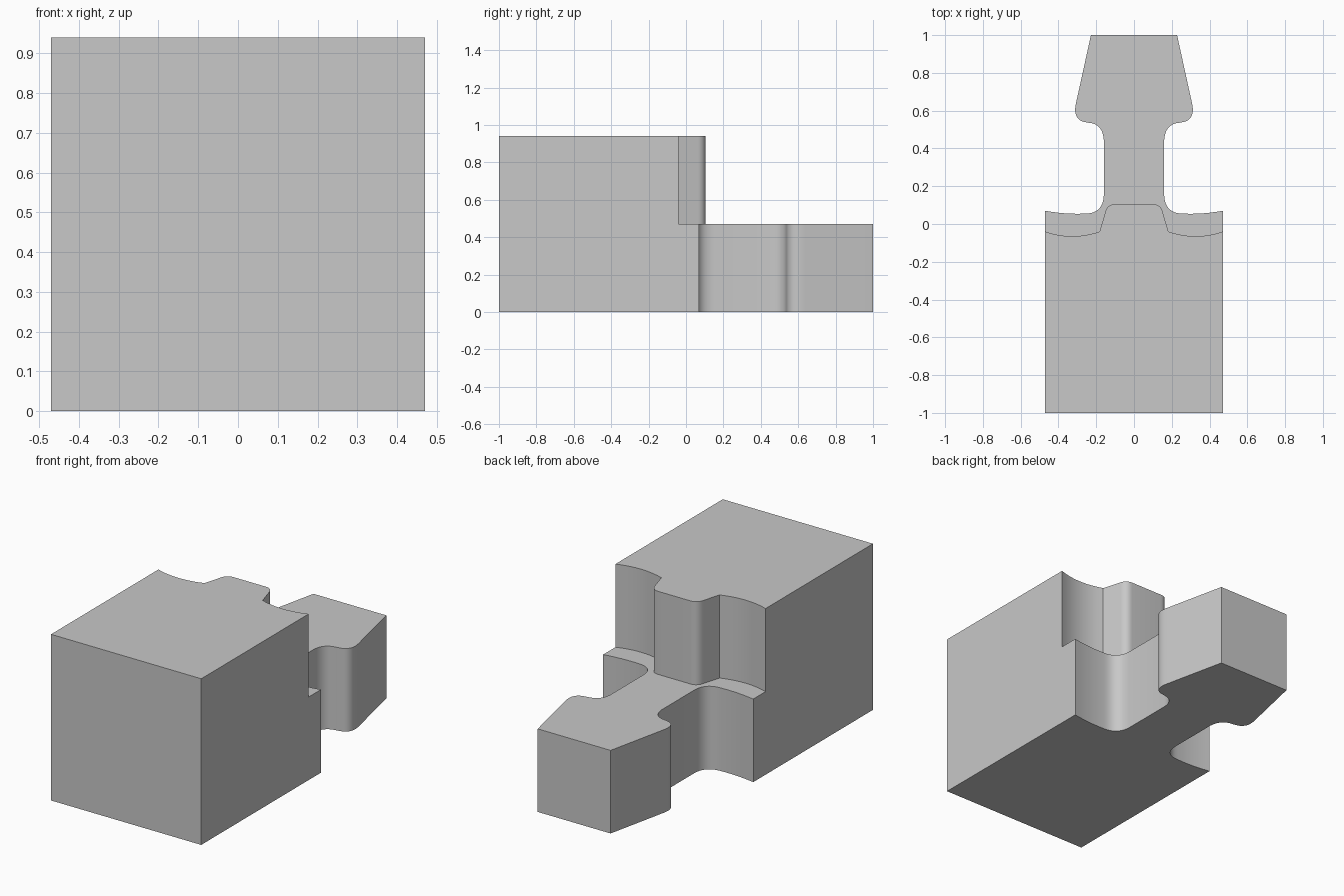
import bpy, bmesh
from mathutils import Vector
from math import radians

cube = bpy.data.objects.get("Cube")
if cube:
    bpy.data.objects.remove(cube, do_unlink=True)

grey = bpy.data.materials.new("plain grey")
grey.use_nodes = True
COLOR = (0.58, 0.58, 0.58, 1)
grey.diffuse_color = COLOR
grey.node_tree.nodes["Principled BSDF"].inputs["Base Color"].default_value = COLOR

HALF, HEIGHT = 0.47, 0.94
STEP = HEIGHT / 2


def bend(a, b, c, steps=10):
    """Points of a smooth curve from a to c, pulled toward b."""
    a, b, c = Vector(a), Vector(b), Vector(c)
    return [tuple(a.lerp(b, i / steps).lerp(b.lerp(c, i / steps), i / steps))
            for i in range(steps + 1)]


def prism(name, right_half, z0, z1):
    """Mirror a half outline across x = 0 and extrude it upward."""
    outline = right_half + [(-x, y) for x, y in reversed(right_half)]
    bm = bmesh.new()
    base = bm.faces.new([bm.verts.new((x, y, z0)) for x, y in outline])
    top = bmesh.ops.extrude_face_region(bm, geom=[base])["geom"]
    bmesh.ops.translate(bm, vec=(0, 0, z1 - z0),
                        verts=[v for v in top if isinstance(v, bmesh.types.BMVert)])
    bmesh.ops.recalc_face_normals(bm, faces=bm.faces)
    mesh = bpy.data.meshes.new(name)
    bm.to_mesh(mesh)
    bm.free()
    mesh.materials.append(grey)
    obj = bpy.data.objects.new(name, mesh)
    bpy.context.collection.objects.link(obj)
    return obj


# Full-height block with the necked, flared tail
block_half = (
    [(HALF, -1)]
    + bend((HALF, 0.07), (0.36, 0.05), (0.26, 0.055), 6)
    + bend((0.26, 0.055), (0.165, 0.055), (0.16, 0.15))[1:]
    + bend((0.16, 0.445), (0.165, 0.53), (0.24, 0.536))
    + bend((0.27, 0.542), (0.325, 0.56), (0.307, 0.64))
    + [(0.228, 1)]
)
block = prism("joint_block", block_half, 0, HEIGHT)

# Cutter that lowers the tail, leaving a rounded tab on the upper half
cutter_half = (
    [(0.7, 1.3), (0.7, -0.04)]
    + bend((HALF, -0.04), (0.327, -0.09), (0.182, -0.04))
    + bend((0.153, 0.06), (0.142, 0.105), (0.1, 0.105))
)
cutter = prism("step_cutter", cutter_half, STEP, HEIGHT + 0.3)
cutter.hide_render = True

cut = block.modifiers.new("step", 'BOOLEAN')
cut.operation = 'DIFFERENCE'
cut.solver = 'EXACT'
cut.object = cutter

bpy.ops.object.select_all(action='DESELECT')
block.select_set(True)
bpy.context.view_layer.objects.active = block
bpy.ops.object.modifier_apply(modifier=cut.name)
bpy.data.objects.remove(cutter, do_unlink=True)

# Smooth curved walls, crisp corners
bpy.ops.object.shade_smooth_by_angle(angle=radians(25))
